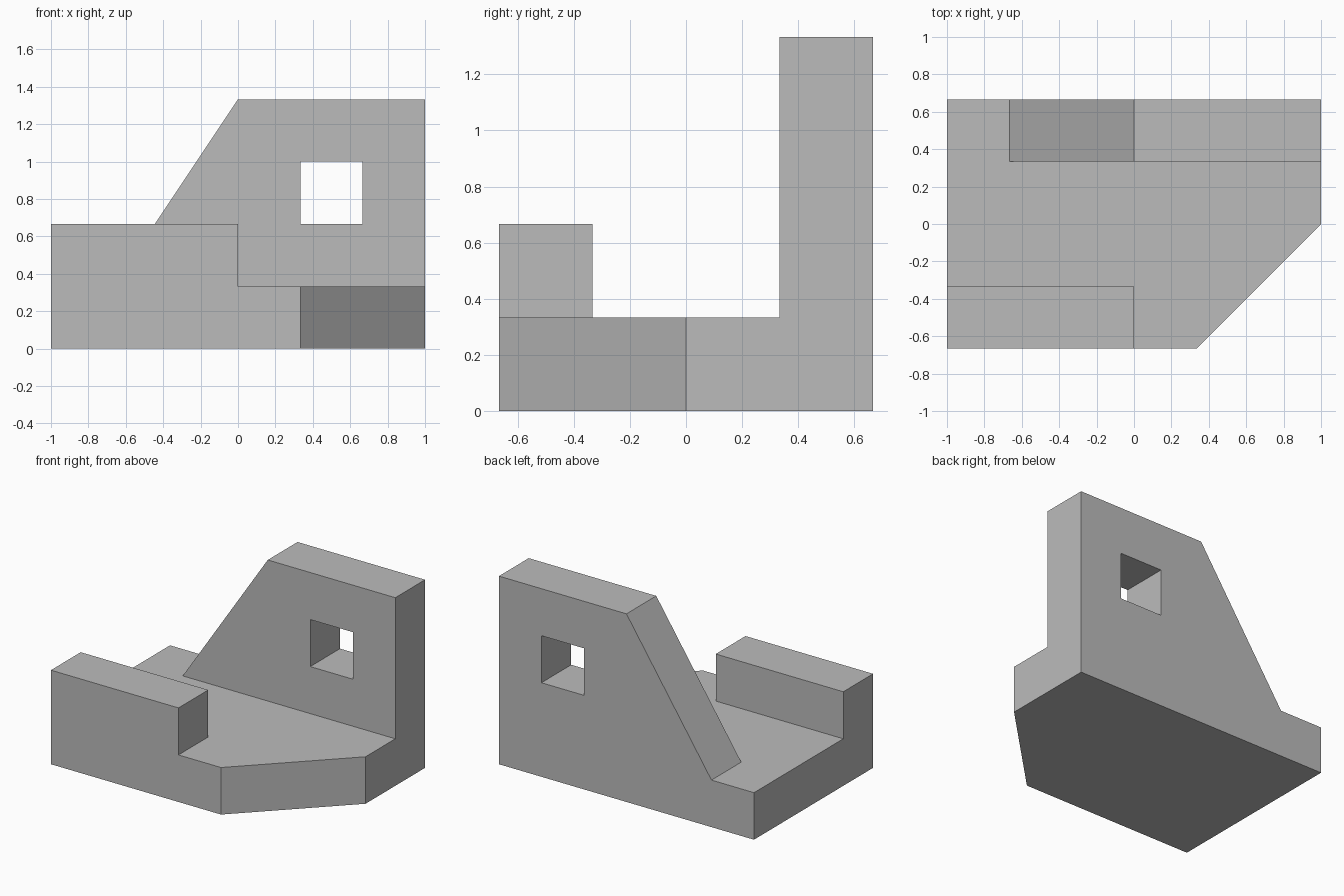
import bpy, bmesh
from mathutils import Vector

if "Cube" in bpy.data.objects:
    bpy.data.objects.remove(bpy.data.objects["Cube"], do_unlink=True)

U = 1 / 3  # module: every dimension is a multiple of this

grey = bpy.data.materials.new("plain grey")
grey.use_nodes = True
colour = (0.5, 0.5, 0.5, 1)
grey.diffuse_color = colour
grey.node_tree.nodes["Principled BSDF"].inputs["Base Color"].default_value = colour


def prism(name, outline, depth):
    """Extrude a closed planar outline (in modules) along a vector."""
    bm = bmesh.new()
    face = bm.faces.new([bm.verts.new(Vector(p) * U) for p in outline])
    grown = bmesh.ops.extrude_face_region(bm, geom=[face], use_keep_orig=True)
    tops = [g for g in grown["geom"] if isinstance(g, bmesh.types.BMVert)]
    bmesh.ops.translate(bm, verts=tops, vec=Vector(depth) * U)
    bmesh.ops.recalc_face_normals(bm, faces=bm.faces)
    mesh = bpy.data.meshes.new(name)
    bm.to_mesh(mesh)
    bm.free()
    mesh.materials.append(grey)
    obj = bpy.data.objects.new(name, mesh)
    bpy.context.collection.objects.link(obj)
    return obj


def combine(body, tool, operation):
    """Apply a boolean to the body and discard the tool."""
    mod = body.modifiers.new(operation, "BOOLEAN")
    mod.operation, mod.solver, mod.object = operation, "EXACT", tool
    bpy.context.view_layer.objects.active = body
    bpy.ops.object.modifier_apply(modifier=mod.name)
    bpy.data.objects.remove(tool, do_unlink=True)


# Base plate with its front left corner cut off
bracket = prism("bracket", [(-3, -2, 0), (1, -2, 0), (3, 0, 0), (3, 2, 0), (-3, 2, 0)], (0, 0, 1))

# Upright back wall with a sloping side
back_wall = prism("back_wall", [(-2, 1, 0), (3, 1, 0), (3, 1, 4), (0, 1, 4), (-2, 1, 1)], (0, 1, 0))

# Low block along the front right edge
front_block = prism("front_block", [(-3, -2, 0), (0, -2, 0), (0, -2, 2), (-3, -2, 2)], (0, 1, 0))

# Square window through the wall
window_cutter = prism("window_cutter", [(1, 0, 2), (2, 0, 2), (2, 0, 3), (1, 0, 3)], (0, 3, 0))

combine(bracket, back_wall, "UNION")
combine(bracket, front_block, "UNION")
combine(bracket, window_cutter, "DIFFERENCE")

# Merge leftover coplanar faces
bm = bmesh.new()
bm.from_mesh(bracket.data)
bmesh.ops.remove_doubles(bm, verts=bm.verts, dist=0.0001)
bmesh.ops.dissolve_limit(bm, angle_limit=0.01, verts=bm.verts, edges=bm.edges)
bmesh.ops.recalc_face_normals(bm, faces=bm.faces)
bm.to_mesh(bracket.data)
bm.free()
